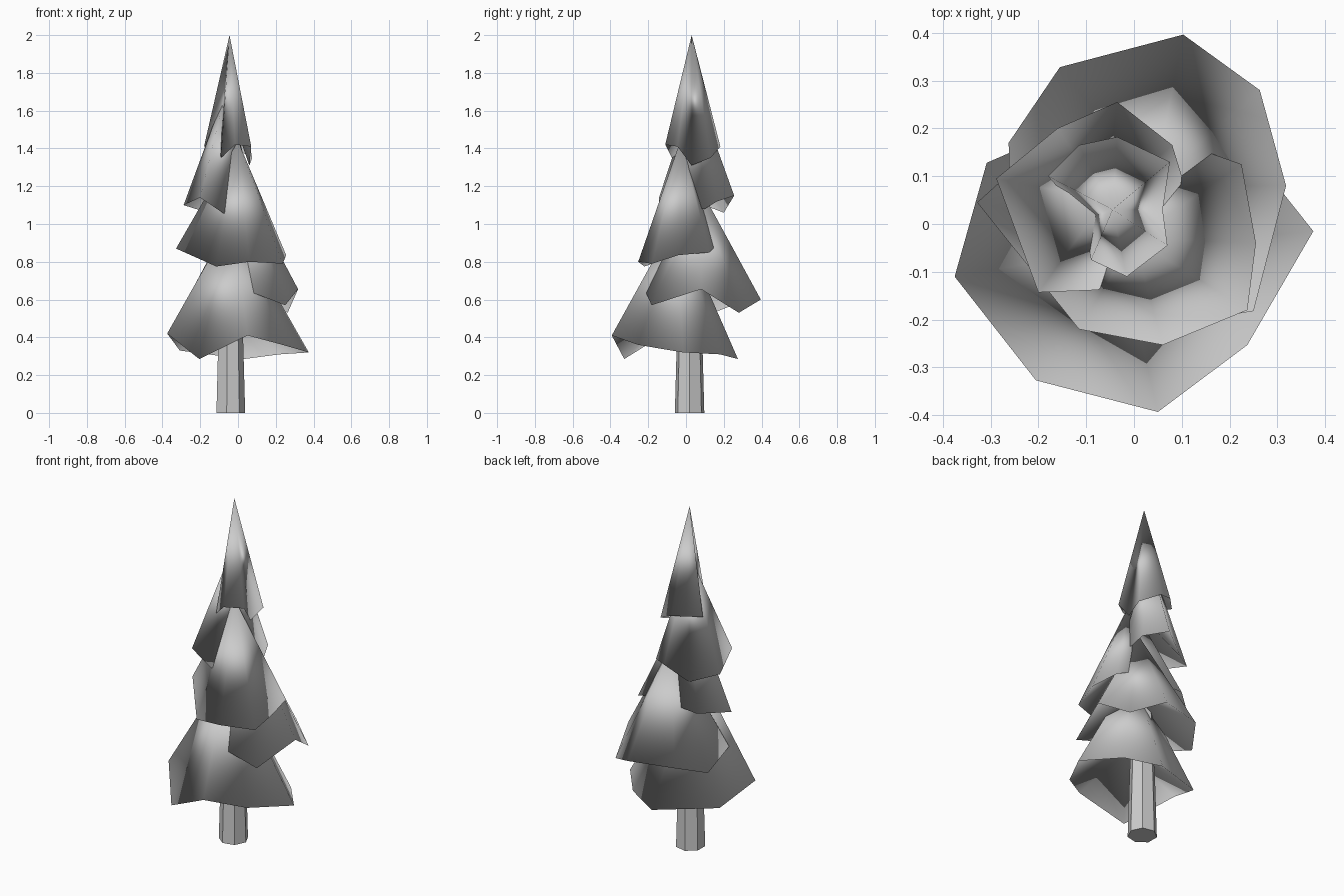
import bpy, bmesh, math


def make_object(name, bm, smooth):
    mesh = bpy.data.meshes.new(name)
    bm.to_mesh(mesh)
    bm.free()
    for p in mesh.polygons:
        p.use_smooth = smooth
    obj = bpy.data.objects.new(name, mesh)
    bpy.context.collection.objects.link(obj)
    return obj


def skirt(name, apex, rim, hollow=0.2):
    """Ragged foliage cone: outer fan to the apex, hollow underside sharing the rim."""
    bm = bmesh.new()
    n = len(rim)
    tip = bm.verts.new(apex)
    ring = [bm.verts.new(p) for p in rim]
    cx, cy, cz = (sum(p[k] for p in rim) / n for k in range(3))
    core = bm.verts.new((cx, cy, cz + hollow))
    for a, b in zip(ring, ring[1:] + ring[:1]):
        bm.faces.new((tip, a, b))
        bm.faces.new((core, b, a))
    return make_object(name, bm, True)


# Trunk: tapered seven-sided post
bm = bmesh.new()
rings = []
for z, r in ((0, 0.08), (0.9, 0.055)):
    rings.append([bm.verts.new((-0.042 + r * math.cos(math.tau * i / 7),
                                0.019 + r * math.sin(math.tau * i / 7), z))
                  for i in range(7)])
for i in range(7):
    j = (i + 1) % 7
    bm.faces.new((rings[0][i], rings[0][j], rings[1][j], rings[1][i]))
bm.faces.new(rings[0][::-1])
bm.faces.new(rings[1])
make_object("trunk", bm, False)

# Foliage tiers, bottom to top, each leaning its own way
skirt("foliage_bottom", (-0.03, -0.05, 1.03), [
    (-0.375, -0.11, 0.42), (-0.205, -0.327, 0.285), (0.05, -0.393, 0.41),
    (0.237, -0.253, 0.36), (0.375, -0.015, 0.32), (0.22, 0.18, 0.31),
    (0.03, 0.275, 0.285), (-0.308, 0.128, 0.33)])

skirt("foliage_lower", (0.04, 0.08, 1.18), [
    (0.318, 0.08, 0.655), (0.263, 0.28, 0.53), (0.103, 0.396, 0.60),
    (-0.155, 0.328, 0.60), (-0.262, 0.17, 0.54), (-0.26, -0.03, 0.62),
    (-0.1, -0.19, 0.60), (0.03, -0.22, 0.655), (0.25, -0.182, 0.57)])

skirt("foliage_middle", (0.0, -0.03, 1.44), [
    (-0.328, 0.045, 0.87), (-0.115, -0.22, 0.775), (0.06, -0.253, 0.80),
    (0.237, -0.18, 0.79), (0.255, -0.04, 0.835), (0.225, 0.125, 0.85),
    (0.14, 0.155, 0.88), (0.0, 0.16, 0.88), (-0.19, 0.17, 0.87)])

skirt("foliage_upper", (-0.06, 0.05, 1.72), [
    (-0.288, 0.095, 1.10), (-0.2, -0.143, 1.14), (-0.075, -0.138, 1.055),
    (0.02, -0.06, 1.10), (0.09, 0.0, 1.10), (0.10, 0.10, 1.08),
    (0.08, 0.165, 1.12), (-0.035, 0.255, 1.15), (-0.16, 0.20, 1.06)])

skirt("foliage_top", (-0.045, 0.03, 2.0), [
    (-0.18, 0.10, 1.41), (-0.115, 0.165, 1.42), (-0.035, 0.182, 1.41),
    (0.075, 0.13, 1.35), (0.06, 0.03, 1.31), (0.07, -0.045, 1.41),
    (-0.015, -0.11, 1.42), (-0.09, -0.075, 1.35), (-0.10, 0.01, 1.40)])
